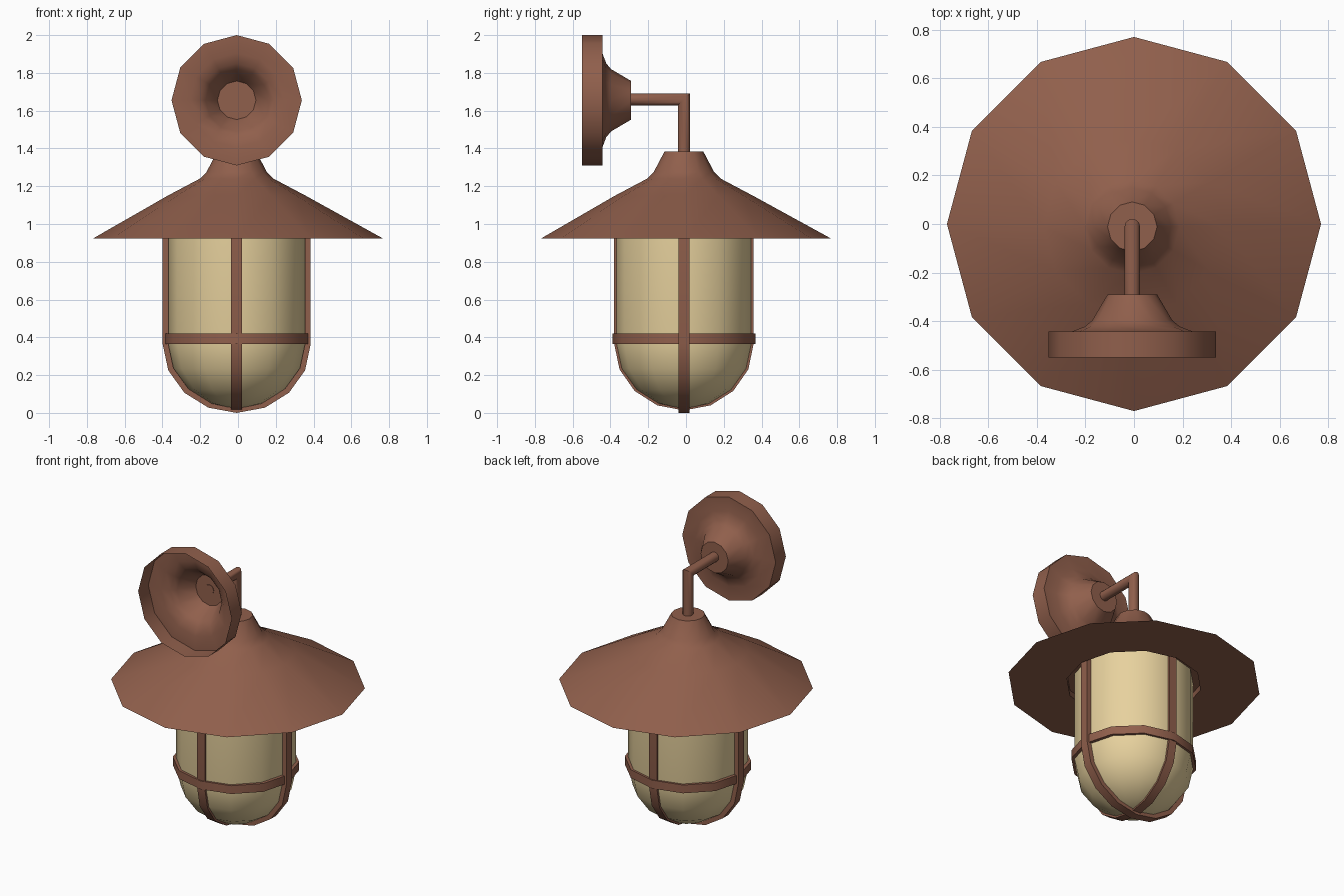
import bpy, bmesh, math
from math import sin, cos, pi

if "Cube" in bpy.data.objects:
    bpy.data.objects.remove(bpy.data.objects["Cube"])

CX, CY = -0.007, -0.011      # axis of the lamp body
SIDES = 12


def material(name, rgb):
    m = bpy.data.materials.new(name)
    m.diffuse_color = (*rgb, 1)
    m.use_nodes = True
    m.node_tree.nodes["Principled BSDF"].inputs["Base Color"].default_value = m.diffuse_color
    return m


copper = material("aged copper", (0.28, 0.115, 0.072))
glass = material("cream glass", (0.80, 0.64, 0.34))


def finish(bm, name, mat):
    bmesh.ops.recalc_face_normals(bm, faces=bm.faces[:])
    me = bpy.data.meshes.new(name)
    bm.to_mesh(me)
    bm.free()
    me.materials.append(mat)
    ob = bpy.data.objects.new(name, me)
    bpy.context.collection.objects.link(ob)
    bpy.ops.object.select_all(action='DESELECT')
    ob.select_set(True)
    bpy.context.view_layer.objects.active = ob
    bpy.ops.object.shade_smooth_by_angle(angle=math.radians(42))
    return ob


def skin(name, mat, rings, start=True, end=True, closed=False):
    """Join rings of points with quads and cap the chosen ends."""
    bm = bmesh.new()
    vs = [[bm.verts.new(p) for p in ring] for ring in rings]
    pairs = list(zip(vs, vs[1:])) + ([(vs[-1], vs[0])] if closed else [])
    for a, b in pairs:
        n = len(a)
        for i in range(n):
            j = (i + 1) % n
            bm.faces.new((a[i], a[j], b[j], b[i]))
    if start and not closed:
        bm.faces.new(vs[0])
    if end and not closed:
        bm.faces.new(vs[-1])
    return finish(bm, name, mat)


ANGLES = [2 * pi * i / SIDES for i in range(SIDES)]


def ring_z(r, z, cx=CX, cy=CY, ry=None):
    return [(cx + r * cos(a), cy + (ry or r) * sin(a), z) for a in ANGLES]


# Shade: flat underside with a recess for the glass, flared roof, flat top
skin("shade", copper, [
    ring_z(0.41, 0.96), ring_z(0.41, 0.922),
    ring_z(0.77, 0.922, 0, 0), ring_z(0.365, 1.15),
    ring_z(0.195, 1.24), ring_z(0.16, 1.275), ring_z(0.102, 1.385)])

# Glass: cylinder with a domed bottom
dome = [k * pi / 8 for k in range(4)] + [pi / 2 * 0.97]
skin("glass_globe", glass,
     [ring_z(0.364, 0.958)] +
     [ring_z(0.364 * cos(t), 0.365 - 0.342 * sin(t)) for t in dome])

# Cage ring around the glass
skin("cage_ring", copper, [
    ring_z(0.386, 0.42, ry=0.378), ring_z(0.386, 0.365, ry=0.378),
    ring_z(0.355, 0.365), ring_z(0.355, 0.42)], closed=True)


# Cage straps: two U-shaped flat bars crossing under the dome
def strap(name, r, depth, along_x):
    w = 0.029
    path = [(-1, 0, 0.955)]
    path += [(-cos(k * pi / 8), sin(k * pi / 8), 0.365) for k in range(9)]
    path += [(1, 0, 0.955)]
    rings = []
    for c, s, z in path:
        outer = (r * c, z - depth * s)
        inner = ((r - 0.03) * c, z - (depth - 0.03) * s)
        ring = []
        for (u, h), side in ((outer, -w), (outer, w), (inner, w), (inner, -w)):
            x, y = (u, side) if along_x else (side, u)
            ring.append((CX + x, CY + y, h))
        rings.append(ring)
    skin(name, copper, rings)


strap("cage_strap_sideways", 0.392, 0.365, True)
strap("cage_strap_lengthways", 0.369, 0.352, False)

# Wall mount: hollow rose, open towards the wall
MZ = 1.655
skin("wall_mount", copper, [
    [(CX + r * cos(a), y, MZ + r * sin(a)) for a in ANGLES]
    for r, y in ((0.345, -0.55), (0.345, -0.443), (0.25, -0.443),
                 (0.195, -0.422), (0.165, -0.397), (0.102, -0.29))],
    start=False)

# Arm: pipe with a mitred right-angle bend
R, AZ = 0.032, 1.66
skin("arm", copper, [
    [(CX + R * cos(a), -0.293, AZ + R * sin(a)) for a in ANGLES],
    [(CX + R * cos(a), CY + R * sin(a), AZ + R * sin(a)) for a in ANGLES],
    [(CX + R * cos(a), CY + R * sin(a), 1.38) for a in ANGLES]])
